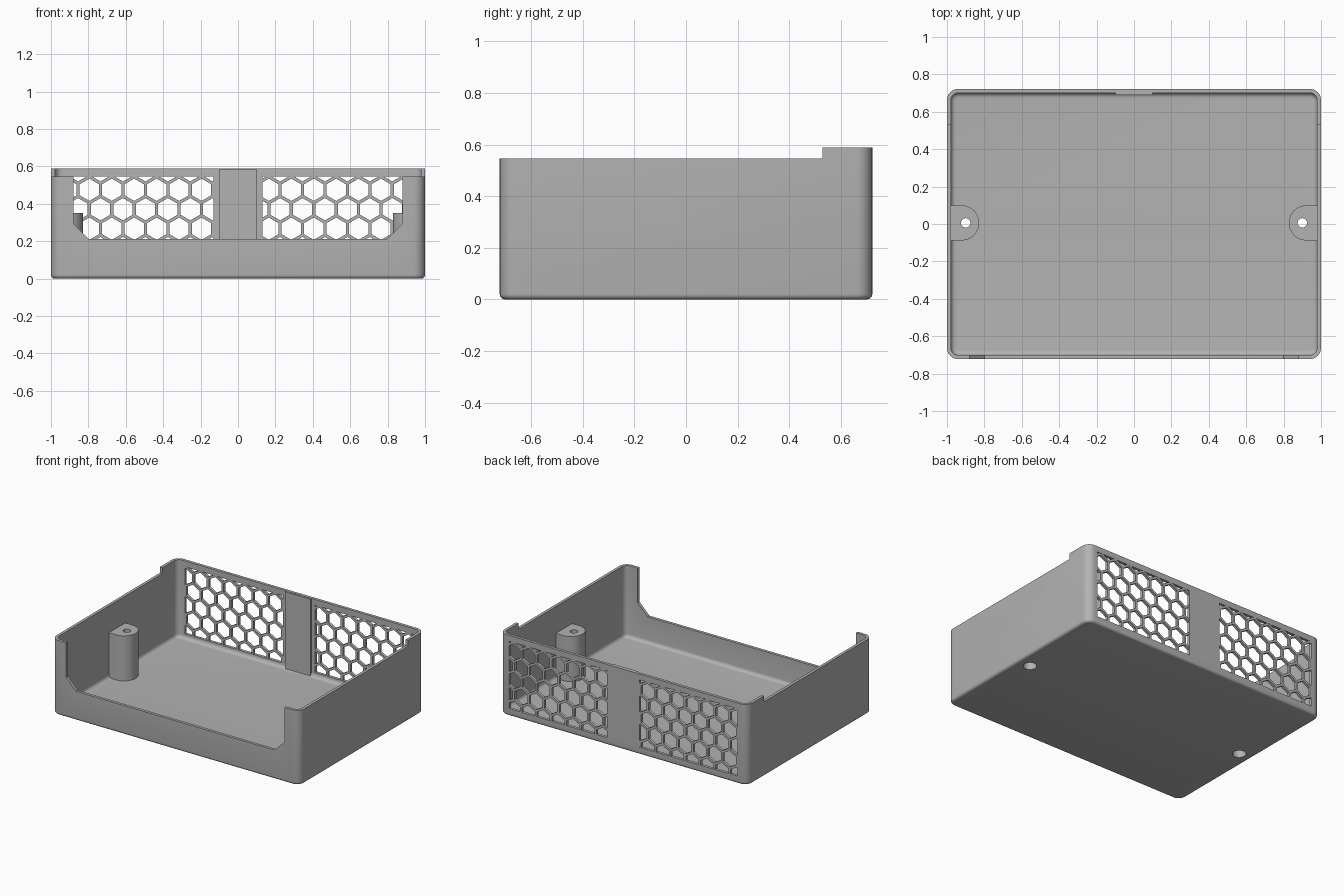
import bpy, bmesh
from math import sin, cos, pi, radians

cube = bpy.data.objects.get("Cube")
if cube:
    bpy.data.objects.remove(cube, do_unlink=True)

grey = bpy.data.materials.new("plain_grey")
grey.use_nodes = True
colour = (0.45, 0.45, 0.45, 1)
grey.diffuse_color = colour
grey.node_tree.nodes["Principled BSDF"].inputs["Base Color"].default_value = colour


def finish(name, bm):
    bmesh.ops.recalc_face_normals(bm, faces=bm.faces)
    mesh = bpy.data.meshes.new(name)
    bm.to_mesh(mesh)
    bm.free()
    obj = bpy.data.objects.new(name, mesh)
    mesh.materials.append(grey)
    bpy.context.collection.objects.link(obj)
    return obj


def loft(name, rings):
    """Closed solid through a stack of equal-length rings of points."""
    bm = bmesh.new()
    loops = [[bm.verts.new(p) for p in ring] for ring in rings]
    n = len(loops[0])
    for a, b in zip(loops, loops[1:]):
        for i in range(n):
            j = (i + 1) % n
            bm.faces.new((a[i], a[j], b[j], b[i]))
    bm.faces.new(loops[0])
    bm.faces.new(loops[-1])
    return finish(name, bm)


def prism_z(name, pts, low, high):
    return loft(name, [[(x, y, z) for x, y in pts] for z in (low, high)])


def prism_y(name, pts, front, back):
    return loft(name, [[(x, y, z) for x, z in pts] for y in (front, back)])


def box(x0, x1, z0, z1):
    return [(x0, z0), (x1, z0), (x1, z1), (x0, z1)]


def circle(cx, cy, r, n=32, start=0.0):
    return [(cx + r * cos(start + 2 * pi * i / n),
             cy + r * sin(start + 2 * pi * i / n)) for i in range(n)]


def rounded_ring(hx, hy, r, z, steps=8):
    pts = []
    for k, (sx, sy) in enumerate(((1, 1), (-1, 1), (-1, -1), (1, -1))):
        for i in range(steps + 1):
            a = (k + i / steps) * pi / 2
            pts.append((sx * (hx - r) + r * cos(a), sy * (hy - r) + r * sin(a), z))
    return pts


def combine(target, tool, operation):
    mod = target.modifiers.new("cut", 'BOOLEAN')
    mod.operation = operation
    mod.solver = 'EXACT'
    mod.object = tool
    bpy.context.view_layer.objects.active = target
    bpy.ops.object.modifier_apply(modifier=mod.name)
    bpy.data.objects.remove(tool, do_unlink=True)


# Tray: outer wall with rounded foot, then inner wall down to a filleted floor
HX, HY, TOP, WALL = 1.0, 0.722, 0.588, 0.021
rings = []
for i in range(6):
    a = i / 5 * pi / 2
    inset = 0.02 * (1 - sin(a))
    rings.append(rounded_ring(HX - inset, HY - inset, 0.06 - inset, 0.02 * (1 - cos(a))))
rings.append(rounded_ring(HX, HY, 0.06, TOP))
rings.append(rounded_ring(HX - WALL, HY - WALL, 0.04, TOP))
for i in range(6):
    a = i / 5 * pi / 2
    inset = WALL + 0.025 * (1 - cos(a))
    rings.append(rounded_ring(HX - inset, HY - inset, 0.061 - inset, 0.047 - 0.025 * sin(a)))
tray = loft("tray", rings)

# Screw posts blended into the side walls, bored and counterbored from below
for s in (-1, 1):
    arc = [(s * (0.922 - 0.094 * sin(pi * i / 24)), 0.006 + 0.094 * cos(pi * i / 24))
           for i in range(25)]
    post = [(s * 0.99, 0.1)] + arc + [(s * 0.99, -0.088)]
    combine(tray, prism_z("post", post, 0.01, 0.35), 'UNION')
    combine(tray, prism_z("bore", circle(s * 0.9, 0.006, 0.025), -0.1, 0.5), 'DIFFERENCE')
    combine(tray, prism_z("counterbore", circle(s * 0.9, 0.006, 0.045), -0.1, 0.25), 'DIFFERENCE')

# Lowered rim everywhere but along the back
combine(tray, prism_z("rim_cut", box(-1.2, 1.2, -1, 0.53), 0.545, 0.8), 'DIFFERENCE')

# Wide front opening with chamfered lower corners
opening = [(-0.8, 0.213), (0.8, 0.213), (0.88, 0.293), (0.88, 0.8), (-0.88, 0.8), (-0.88, 0.293)]
combine(tray, prism_y("front_opening", opening, -0.9, -0.65), 'DIFFERENCE')

# Two back windows, each filled with a honeycomb grille
PITCH, ROW = 0.12, 0.104
Z0, Z1 = 0.055, 0.545
for name, x0, x1 in (("right_grille", -0.92, -0.13), ("left_grille", 0.13, 0.92)):
    combine(tray, prism_y("window", box(x0, x1, Z0, Z1), 0.66, 0.8), 'DIFFERENCE')
    e = 0.002
    grille = prism_y(name, box(x0 - e, x1 + e, Z0 - e, Z1 + e), HY - WALL + 0.001, HY - 0.001)
    bm = bmesh.new()
    for row in range(-5, 2):
        for col in range(-10, 11):
            cx = (col + 0.375 + 0.5 * (row % 2)) * PITCH
            cz = 0.475 + row * ROW
            if not x0 - 0.07 < cx < x1 + 0.07:
                continue
            hexagon = circle(cx, cz, 0.0595, 6, pi / 6)
            a, b = [[bm.verts.new((x, y, z)) for x, z in hexagon] for y in (0.6, 0.8)]
            bm.faces.new(a)
            bm.faces.new(b)
            for i in range(6):
                j = (i + 1) % 6
                bm.faces.new((a[i], a[j], b[j], b[i]))
    combine(grille, finish("honeycomb", bm), 'DIFFERENCE')

# Thickened strip inside the back wall between the grilles
prism_y("back_strip", box(-0.1, 0.1, 0.02, TOP - 0.002), HY - WALL - 0.012, HY - WALL + 0.005)

# Smooth the rounded corners, keep real edges crisp
bpy.ops.object.select_all(action='DESELECT')
tray.select_set(True)
bpy.context.view_layer.objects.active = tray
bpy.ops.object.shade_smooth_by_angle(angle=radians(30))
